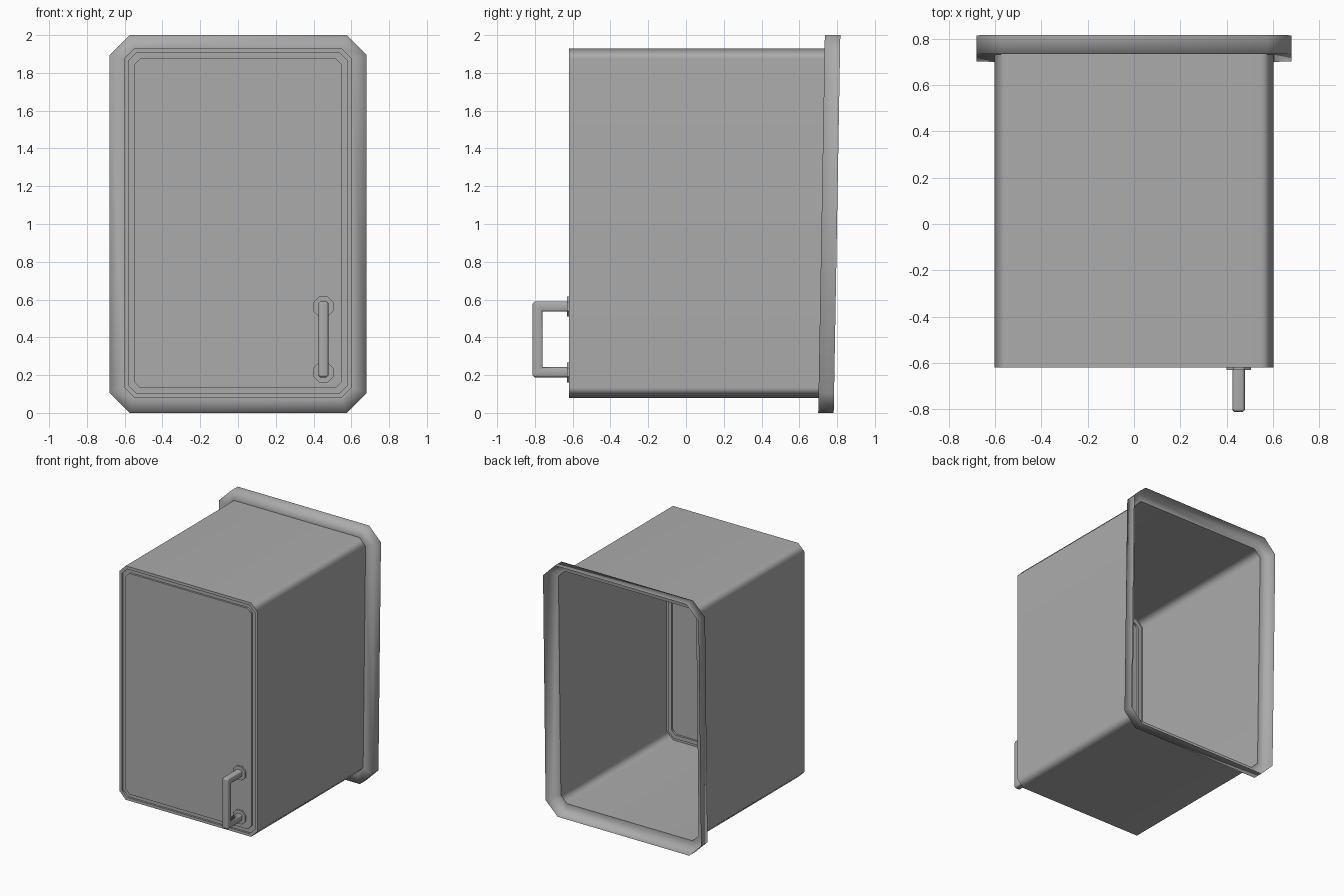
import bpy, bmesh, math

cube = bpy.data.objects.get("Cube")
if cube:
    bpy.data.objects.remove(cube, do_unlink=True)

SHADE = 0.41
grey = bpy.data.materials.new("mid_grey")
grey.use_nodes = True
grey.diffuse_color = (SHADE, SHADE, SHADE, 1)
grey.node_tree.nodes["Principled BSDF"].inputs["Base Color"].default_value = (SHADE, SHADE, SHADE, 1)


def octagon(hx, z0, z1, c):
    """Rectangle with cut corners, as (x, z) points."""
    return [(-hx + c, z0), (hx - c, z0), (hx, z0 + c), (hx, z1 - c),
            (hx - c, z1), (-hx + c, z1), (-hx, z1 - c), (-hx, z0 + c)]


def loft(name, rings, cap_start=False, cap_end=False, angle=50, weighted=True):
    """Skin a row of equal rings into one mesh object."""
    bm = bmesh.new()
    loops = [[bm.verts.new(p) for p in ring] for ring in rings]
    n = len(loops[0])
    for a, b in zip(loops, loops[1:]):
        for i in range(n):
            j = (i + 1) % n
            bm.faces.new((a[i], a[j], b[j], b[i]))
    if cap_start:
        bm.faces.new(loops[0][::-1])
    if cap_end:
        bm.faces.new(loops[-1])
    bmesh.ops.remove_doubles(bm, verts=bm.verts, dist=0.0005)
    if cap_start and cap_end:
        bmesh.ops.recalc_face_normals(bm, faces=bm.faces)
    mesh = bpy.data.meshes.new(name)
    bm.to_mesh(mesh)
    bm.free()
    mesh.materials.append(grey)
    obj = bpy.data.objects.new(name, mesh)
    bpy.context.collection.objects.link(obj)
    bpy.ops.object.select_all(action="DESELECT")
    obj.select_set(True)
    bpy.context.view_layer.objects.active = obj
    bpy.ops.object.shade_smooth_by_angle(angle=math.radians(angle))
    if weighted:
        mod = obj.modifiers.new("weighted_normals", "WEIGHTED_NORMAL")
        mod.keep_sharp = True
    return obj


FRONT = -0.62
FLANGE_FRONT, FLANGE_BACK, TILT = 0.70, 0.782, 0.0175


def upright(outline, y, tilt=0.0):
    return [(x, y + tilt * z, z) for x, z in outline]


def body(inset):
    return octagon(0.603 - inset, 0.08 + inset, 1.93 - inset, 0.055 - inset * 0.4)


# Thin-walled box, open at the back, with a grooved door panel in front
loft("box_and_door", [
    upright(body(0), FLANGE_FRONT, TILT),
    upright(body(0), FRONT),
    upright(body(0.022), FRONT),
    upright(body(0.022), FRONT + 0.015),
    upright(body(0.052), FRONT + 0.015),
    upright(body(0.052), FRONT),
], cap_end=True)

# Slightly tilted sheet flange with a turned-back rim, open behind
rim = octagon(0.68, 0, 2, 0.105)
loft("back_flange", [
    upright(rim, FLANGE_BACK, TILT),
    upright(rim, FLANGE_FRONT, TILT),
    upright(body(0), FLANGE_FRONT, TILT),
], angle=120, weighted=False)

# Mounting plates of the handle
HANDLE_X = 0.452
LOW, HIGH = 0.215, 0.563
for name, z in (("lower_handle_plate", LOW), ("upper_handle_plate", HIGH)):
    plate = [(x + HANDLE_X, zz) for x, zz in octagon(0.053, z - 0.053, z + 0.053, 0.03)]
    loft(name, [upright(plate, FRONT), upright(plate, FRONT - 0.011)], True, True, angle=30)

# U-shaped handle: cut-corner section swept along a path with clipped corners
section = octagon(0.027, -0.027, 0.027, 0.01)
path = []
for z, side in ((LOW, -1), (HIGH, 1)):
    leg = [(FRONT, z, 0, side),
           (-0.78, z, -0.78, side),
           (-0.786, z - side * 0.006, -1, side * 0.78)]
    path += leg if side < 0 else leg[::-1]
loft("handle", [[(HANDLE_X + u, y + v * ny, z + v * nz) for u, v in section]
                for y, z, ny, nz in path], True, True)
